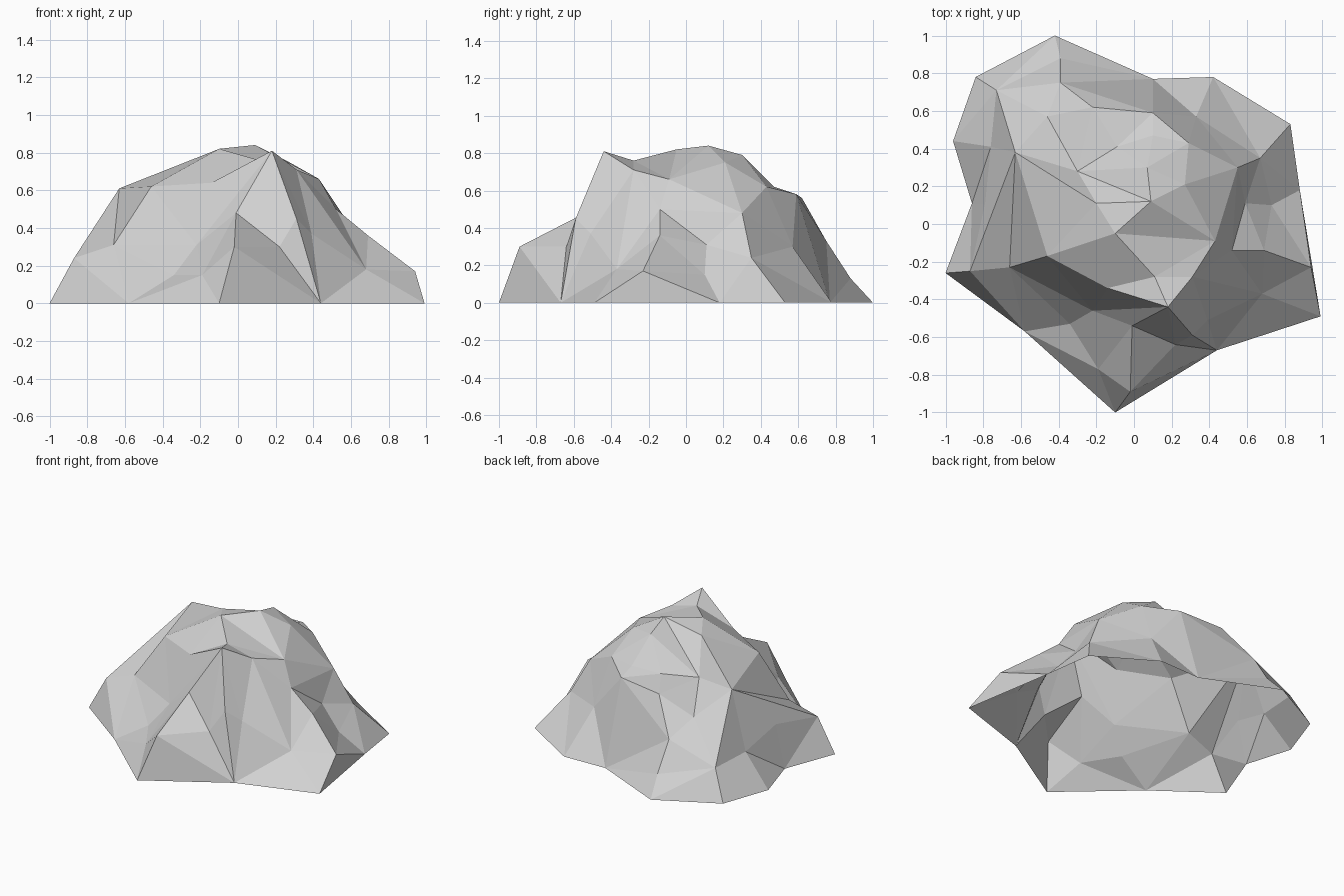
import bpy
from mathutils import Vector
from mathutils.geometry import delaunay_2d_cdt

default_cube = bpy.data.objects.get("Cube")
if default_cube:
    bpy.data.objects.remove(default_cube, do_unlink=True)

# Ground outline of the rock, counter-clockwise
foot = [(-1, -.26), (-.58, -.57), (-.1, -1), (.44, -.67), (.99, -.49), (.88, .18), (.83, .53),
        (.42, .78), (.1, .77), (-.42, 1), (-.84, .78), (-.96, .44), (-.86, .11)]

# Main corners shared by several creases
front_peak = (.18, -.44, .81)
summit = (.09, .12, .84)
west_shoulder = (-.63, .38, .61)
west_knee = (-.66, -.23, .31)
saddle = (.31, -.28, .71)
north_corner = (.29, .43, .62)
spur_top = (-.01, -.54, .48)
step_corner = (-.3, .28, .57)
crown_edge = (-.2, .11, .78)
south_crown = (-.1, -.05, .82)
east_knob = (.43, -.09, .66)
east_ledge = (.52, -.14, .5)
east_spur = (.94, -.23, .17)
east_corner = (.55, .3, .48)
brow_middle = (-.14, -.34, .64)
back_edge = (.1, .59, .58)
back_dent = (.33, .57, .3)
back_bulge = (-.39, .75, .33)


def ground(index):
    return (*foot[index], 0)


# Creases: each chain of points becomes a chain of fixed edges
creases = {
    "front_spur": [ground(2), (-.02, -.89, .3), spur_top, front_peak],
    "spur_side": [spur_top, (.22, -.64, .3), ground(3)],
    "front_rib": [front_peak, (.31, -.59, .45), ground(3)],
    "front_brow": [west_knee, (-.46, -.17, .62), brow_middle, front_peak, saddle,
                   (.11, -.28, .76), brow_middle],
    "brow_foot": [west_knee, (-.22, -.46, .31), front_peak],
    "front_gully": [(-.34, -.53, .15), (-.19, -.77, .15)],
    "east_ridge": [saddle, east_knob, east_ledge, (.69, -.14, .36), east_spur],
    "east_cheek": [front_peak, (.39, -.51, .37), (.68, -.37, .18), east_spur],
    "crown_top": [crown_edge, south_crown, east_knob, summit],
    "crown_step": [step_corner, (-.09, .41, .59), (.1, .47, .62), north_corner,
                   (.07, .3, .79), summit, crown_edge, step_corner, summit],
    "west_rim": [crown_edge, west_shoulder, (-.73, .71, .2), ground(10)],
    "west_edge": [west_shoulder, (-.87, -.25, .24), ground(0)],
    "west_dents": [(-.76, .41, .21), (-.79, .11, .3)],
    "back_rib": [step_corner, (-.46, .57, .44)],
    "back_shelf": [(-.22, .62, .56), back_edge, north_corner],
    "back_toe": [back_edge, back_bulge, (-.39, .88, .13), ground(9)],
    "back_notch": [back_edge, back_dent, ground(8)],
    "back_fold": [north_corner, back_dent],
    "east_hollow": [(.67, .35, .24), east_corner, (.59, .11, .31), (.73, .1, .15), ground(5)],
    "east_brink": [east_corner, east_ledge],
    "east_slope": [summit, (.27, .21, .75), north_corner],
}

# Collect the points once each, together with the crease edges
points = [ground(i) for i in range(len(foot))]
edges = []
for chain in creases.values():
    for point in chain:
        if point not in points:
            points.append(point)
    edges += [(points.index(a), points.index(b)) for a, b in zip(chain, chain[1:])]

# Skin the rock with triangles inside the ground outline, then lift them to height
flat = [Vector(p[:2]) for p in points]
verts, _, faces, sources, _, _ = delaunay_2d_cdt(
    flat, edges, [list(range(len(foot)))], 1, 1e-5)
lifted = [points[source[0]] for source in sources]

mesh = bpy.data.meshes.new("rock")
mesh.from_pydata(lifted, [], faces)
mesh.update()
rock = bpy.data.objects.new("rock", mesh)
bpy.context.collection.objects.link(rock)

# Plain grey stone
grey = (.64, .64, .64, 1)
stone = bpy.data.materials.new("grey_stone")
stone.use_nodes = True
stone.diffuse_color = grey
stone.node_tree.nodes["Principled BSDF"].inputs["Base Color"].default_value = grey
mesh.materials.append(stone)
